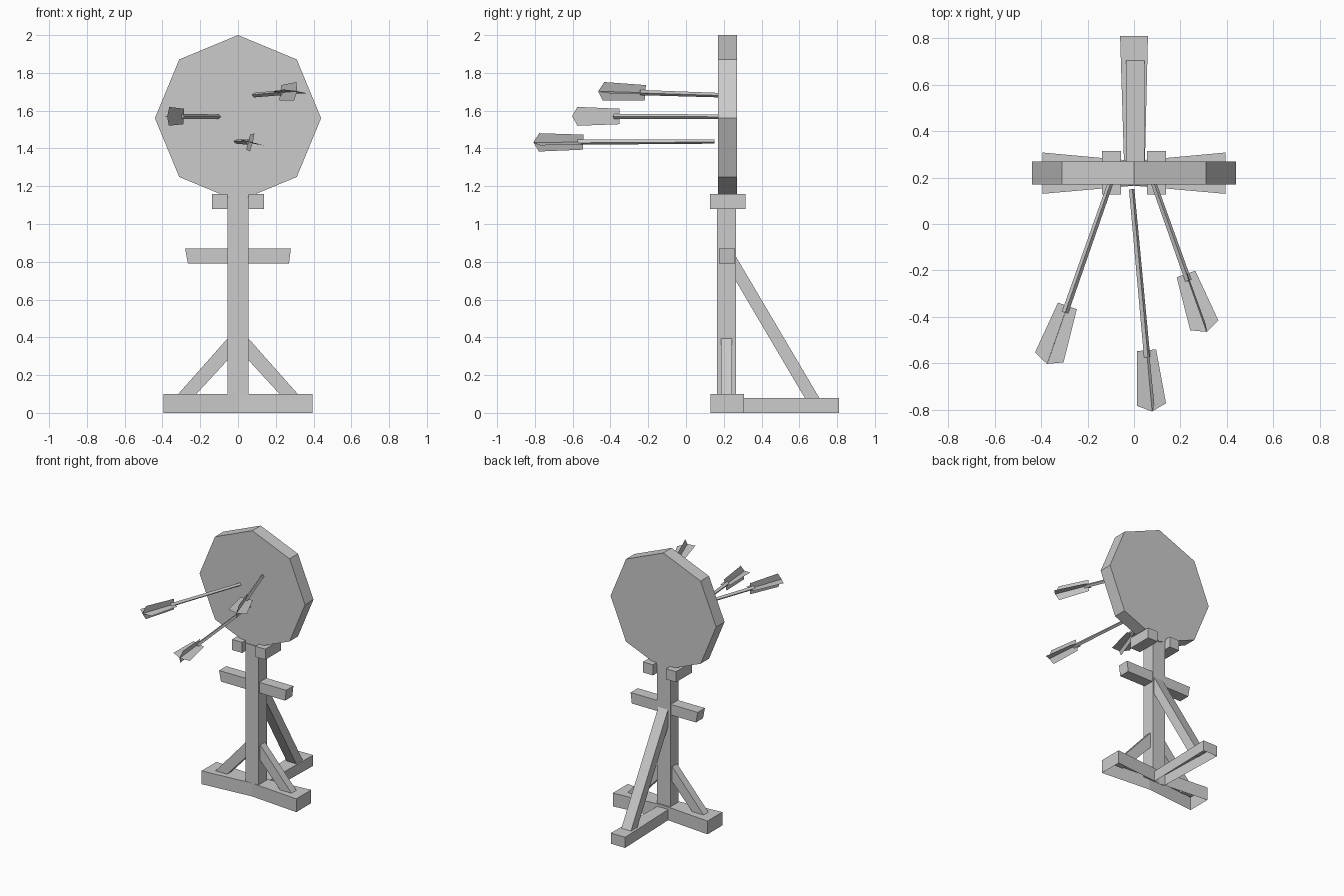
import bpy, bmesh, math
from mathutils import Vector

if "Cube" in bpy.data.objects:
    bpy.data.objects.remove(bpy.data.objects["Cube"])


def finish(name, bm, open_bottom=False, closed=True):
    if closed:
        bmesh.ops.recalc_face_normals(bm, faces=bm.faces)
    if open_bottom:
        low = [f for f in bm.faces if f.normal.z < -0.9]
        bmesh.ops.delete(bm, geom=low, context='FACES_ONLY')
    me = bpy.data.meshes.new(name)
    bm.to_mesh(me)
    bm.free()
    ob = bpy.data.objects.new(name, me)
    bpy.context.collection.objects.link(ob)
    return ob


def prism(name, pts, axis, lo, hi, open_bottom=False):
    """Extrude a 2D profile along the given axis (0=x, 1=y, 2=z)."""
    bm = bmesh.new()

    def place(p, t):
        c = list(p)
        c.insert(axis, t)
        return bm.verts.new(c)
    a = [place(p, lo) for p in pts]
    b = [place(p, hi) for p in pts]
    bm.faces.new(a)
    bm.faces.new(b[::-1])
    for i in range(len(pts)):
        j = (i + 1) % len(pts)
        bm.faces.new((a[i], a[j], b[j], b[i]))
    return finish(name, bm, open_bottom)


def rect(x0, x1, y0, y1):
    return [(x0, y0), (x1, y0), (x1, y1), (x0, y1)]


# Octagonal target board
octagon = [(0.44 * math.cos(i * math.pi / 4), 1.56 + 0.44 * math.sin(i * math.pi / 4))
           for i in range(8)]
prism("target_board", octagon, 1, 0.17, 0.27)

# Upright post and crossbar
prism("post", rect(-0.055, 0.055, 0.165, 0.265), 2, 0.08, 1.14)
prism("crossbar", [(-0.265, 0.79), (0.27, 0.79), (0.28, 0.87), (-0.28, 0.87)], 1, 0.175, 0.26)

# Base beam with a narrow waist, and rear foot, both open underneath
prism("base_beam", [(-0.395, 0.13), (0, 0.165), (0.395, 0.13),
                    (0.395, 0.308), (0, 0.272), (-0.395, 0.308)], 2, 0, 0.1, True)
prism("rear_foot", [(-0.043, 0.265), (0.047, 0.265), (0.06, 0.81), (-0.06, 0.81)],
      2, 0, 0.08, True)

# Rear brace
prism("rear_brace", [(0.26, 0.835), (0.26, 0.705), (0.64, 0.06), (0.717, 0.06)],
      0, -0.035, 0.045)

# Side braces and board supports, mirrored
for s, side in ((-1, "left"), (1, "right")):
    prism("brace_" + side, [(s * x, z) for x, z in
          ((0.05, 0.4), (0.05, 0.285), (0.257, 0.06), (0.352, 0.06))], 1, 0.185, 0.243)
    prism("board_support_" + side, rect(s * 0.055, s * 0.138, 0.128, 0.315), 2, 1.08, 1.16)


def arrow(name, tip, tail, roll):
    tip, tail = Vector(tip), Vector(tail)
    d = (tail - tip).normalized()
    right = d.cross(Vector((0, 0, -1))).normalized()
    if right.x < 0:
        right = -right
    up = d.cross(right).normalized()
    if up.z < 0:
        up = -up
    c, s = math.cos(roll), math.sin(roll)
    right, up = right * c - up * s, up * c + right * s
    # Shaft, ending just inside the feathers
    bm = bmesh.new()
    rings = []
    for p, r in ((tip, 0.012), (tail - d * 0.235, 0.014)):
        rings.append([bm.verts.new(p + (right * math.cos(a) + up * math.sin(a)) * r)
                      for a in (k * math.pi / 2 for k in range(4))])
    bm.faces.new(rings[0])
    bm.faces.new(rings[1][::-1])
    for i in range(4):
        j = (i + 1) % 4
        bm.faces.new((rings[0][i], rings[0][j], rings[1][j], rings[1][i]))
    finish(name + "_shaft", bm)
    # Two crossed feather planes
    bm = bmesh.new()
    front, rear = tail - d * 0.265, tail - d * 0.03
    for v, w0, w1 in ((right, 0.043, 0.065), (up, 0.041, 0.05)):
        bm.faces.new([bm.verts.new(p) for p in (
            front - v * w0, front + v * w0, rear + v * w1, tail, rear - v * w1)])
    finish(name + "_feathers", bm, closed=False)


arrow("arrow_left", (-0.10, 0.18, 1.568), (-0.375, -0.603, 1.57), 0.03)
arrow("arrow_right", (0.083, 0.18, 1.682), (0.313, -0.465, 1.703), 0.15)
arrow("arrow_middle", (-0.01, 0.15, 1.437), (0.078, -0.808, 1.432), 0.25)
